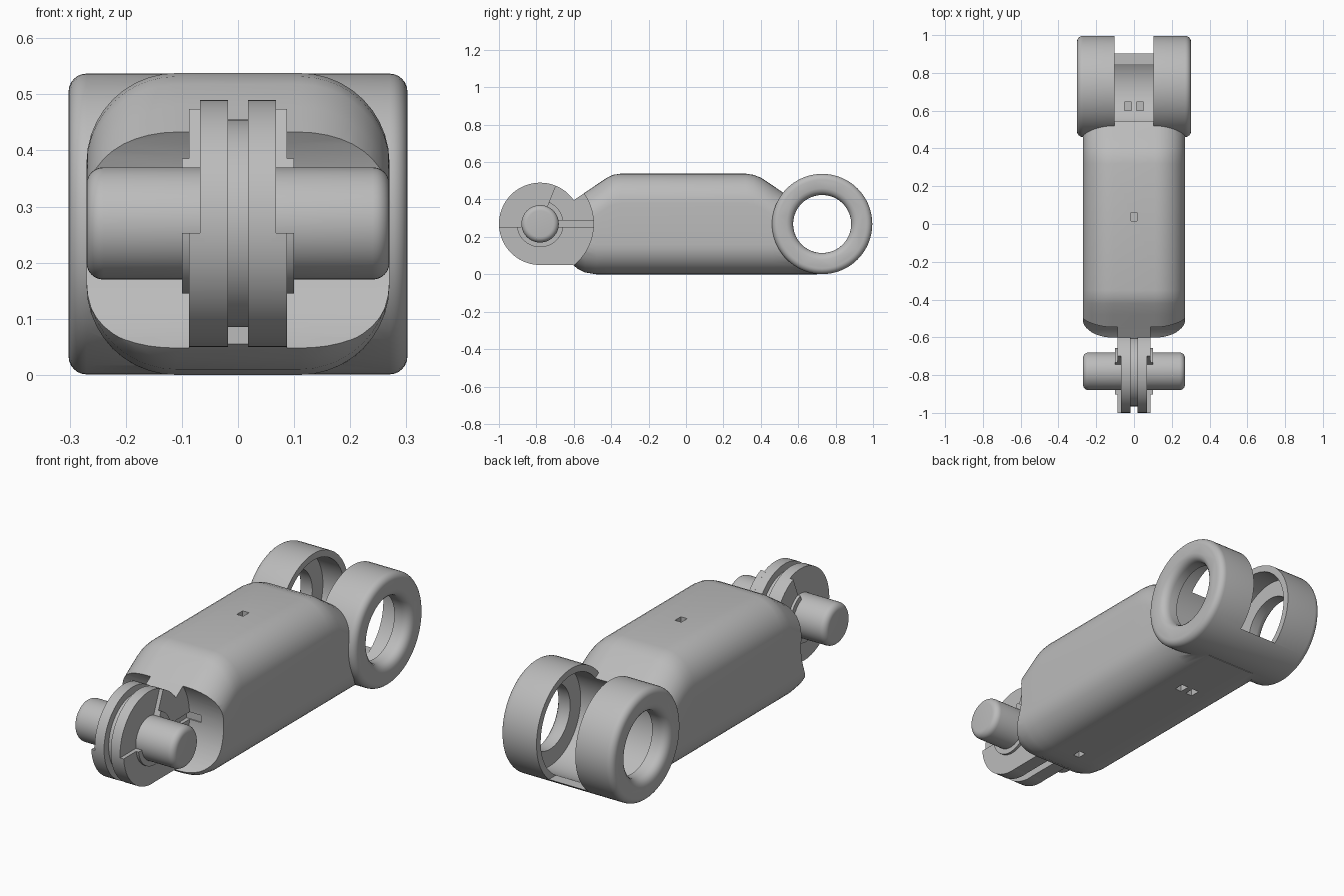
import bpy, bmesh, math
from mathutils import Vector

cube = bpy.data.objects.get("Cube")
if cube:
    bpy.data.objects.remove(cube)

grey = bpy.data.materials.new("plain_grey")
grey.use_nodes = True
grey.diffuse_color = (0.5, 0.5, 0.5, 1)
grey.node_tree.nodes["Principled BSDF"].inputs["Base Color"].default_value = (0.5, 0.5, 0.5, 1)

PIN = (-0.78, 0.27)     # front pivot (y, z)
EYE = (0.728, 0.269)    # rear pivot (y, z)


def loft(name, rings):
    """Skin a list of closed rings and cap both ends."""
    bm = bmesh.new()
    loops = [[bm.verts.new(p) for p in ring] for ring in rings]
    n = len(loops[0])
    for a, b in zip(loops, loops[1:]):
        for i in range(n):
            j = (i + 1) % n
            bm.faces.new((a[i], a[j], b[j], b[i]))
    bm.faces.new(loops[0])
    bm.faces.new(loops[-1])
    bmesh.ops.recalc_face_normals(bm, faces=bm.faces)
    mesh = bpy.data.meshes.new(name)
    bm.to_mesh(mesh)
    bm.free()
    mesh.materials.append(grey)
    ob = bpy.data.objects.new(name, mesh)
    bpy.context.collection.objects.link(ob)
    return ob


def lathe(name, profile, centre, seg=72):
    """Revolve (x, radius) points round an axis parallel to x."""
    turns = [2 * math.pi * i / seg for i in range(seg)]
    return loft(name, [[(x, centre[0] + r * math.cos(a), centre[1] + r * math.sin(a))
                        for a in turns] for x, r in profile])


def prism(name, outline, x0, x1):
    return loft(name, [[(x, y, z) for y, z in outline] for x in (x0, x1)])


def box(name, x0, x1, y0, y1, z0, z1):
    return prism(name, [(y0, z0), (y1, z0), (y1, z1), (y0, z1)], x0, x1)


def boolean(ob, tool, operation):
    mod = ob.modifiers.new("bool", 'BOOLEAN')
    mod.operation, mod.solver, mod.object = operation, 'EXACT', tool
    bpy.context.view_layer.update()
    graph = bpy.context.evaluated_depsgraph_get()
    mesh = bpy.data.meshes.new_from_object(ob.evaluated_get(graph))
    ob.modifiers.clear()
    ob.data = mesh
    bpy.data.objects.remove(tool)


def round_end(x, r, b, steps=6):
    """Profile points of a rounded edge ending at x with radius r."""
    return [(x - b + b * math.sin(t), r - b + b * math.cos(t))
            for t in [math.pi / 2 * i / steps for i in range(steps + 1)]]


def mirrored(half):
    return [(-x, r) for x, r in reversed(half)] + half


def section(y, low, high, half=0.27):
    """Rounded rectangle across the body at y."""
    r = min(0.16, (high - low) / 2 - 0.005)
    ring = []
    for k, (sx, sz) in enumerate([(1, 1), (-1, 1), (-1, -1), (1, -1)]):
        cx, cz = sx * (half - 0.16), (high - r if sz > 0 else low + r)
        for i in range(11):
            a = math.pi / 2 * (k + i / 10)
            ring.append((cx + 0.16 * math.cos(a), y, cz + r * math.sin(a)))
    return ring


# Main body: rounded block with sloping shoulders
body = loft("body", [section(*s) for s in [
    (-0.61, 0.055, 0.39), (-0.58, 0.03, 0.41), (-0.54, 0.01, 0.437), (-0.48, 0, 0.478),
    (-0.42, 0, 0.518), (-0.39, 0, 0.532), (-0.35, 0, 0.538), (0.32, 0, 0.538),
    (0.36, 0, 0.532), (0.4, 0, 0.517), (0.46, 0, 0.477), (0.56, 0, 0.41), (0.7, 0, 0.315)]])

# Rear knuckle: rounded drum split into two eyes above a low bridge
drum = lathe("drum", mirrored(round_end(0.302, 0.268, 0.032)), EYE)
boolean(drum, box("eye_gap", -0.104, 0.104, 0.3, 1.2, 0.065, 0.7), 'DIFFERENCE')
boolean(body, drum, 'UNION')
bore = [(0.22, 0.236), (0.22, 0.155), (0.262, 0.155), (0.275, 0.157),
        (0.288, 0.164), (0.297, 0.175), (0.302, 0.19), (0.32, 0.19)]
boolean(body, lathe("bore", mirrored(bore), EYE), 'DIFFERENCE')

# Clearance scoops each side of the front tongue, and locking slots
for s in (-1, 1):
    boolean(body, lathe("scoop", [(s * 0.087, 0.285), (s * 0.4, 0.285)], PIN), 'DIFFERENCE')
    boolean(body, box("slot", s * 0.068, s * 0.15, -0.72, -0.49, 0.253, 0.288), 'DIFFERENCE')

# Small wells in the body
boolean(body, box("top_well", -0.017, 0.017, 0.015, 0.06, 0.46, 0.6), 'DIFFERENCE')
boolean(body, box("bottom_well", -0.017, 0.017, -0.42, -0.375, -0.1, 0.06), 'DIFFERENCE')
for x in (-0.032, 0.032):
    boolean(body, box("pair_well", x - 0.018, x + 0.018, 0.36, 0.41, -0.1, 0.06), 'DIFFERENCE')
    boolean(body, box("bridge_well", x - 0.018, x + 0.018, 0.6, 0.645, 0.035, 0.15), 'DIFFERENCE')
body.name = "body"


def sector(r, start, end, extra=()):
    """Arc outline round the front pivot, in degrees, plus extra points."""
    pts = [(PIN[0] + r * math.cos(math.radians(start + (end - start) * i / 36)),
            PIN[1] + r * math.sin(math.radians(start + (end - start) * i / 36)))
           for i in range(37)]
    return pts + [(PIN[0] + y, PIN[1] + z) for y, z in extra]


parts = [body]

# Front pivot: grooved hub and rounded cross pin
parts.append(lathe("hub", [(-0.03, 0.185), (0.03, 0.185)], PIN))
parts.append(lathe("cross_pin", mirrored(round_end(0.27, 0.1, 0.03)), PIN, 48))

# Discs with stepped locking plates and collars on both sides
for side, s in (("left", 1), ("right", -1)):
    parts.append(lathe(side + "_disc", [(s * 0.018, 0.22), (s * 0.068, 0.22)], PIN))
    parts.append(box(side + "_disc_foot", s * 0.018, s * 0.087, -0.78, -0.6, 0.051, 0.16))
    for part, r, x in (("plate", 0.22, 0.087), ("collar", 0.125, 0.1)):
        dip = math.degrees(math.asin(0.017 / r))
        parts.append(prism(f"{side}_lower_{part}", sector(r, -dip, dip - 180), s * 0.06, s * x))
        parts.append(prism(f"{side}_upper_{part}", sector(r, dip, 68, [(0.007, 0.017)]),
                           s * 0.06, s * x))

# Smooth curved faces and keep the edges crisp
bpy.ops.object.select_all(action='DESELECT')
for ob in parts:
    ob.select_set(True)
bpy.context.view_layer.objects.active = body
bpy.ops.object.shade_smooth_by_angle(angle=math.radians(28))
